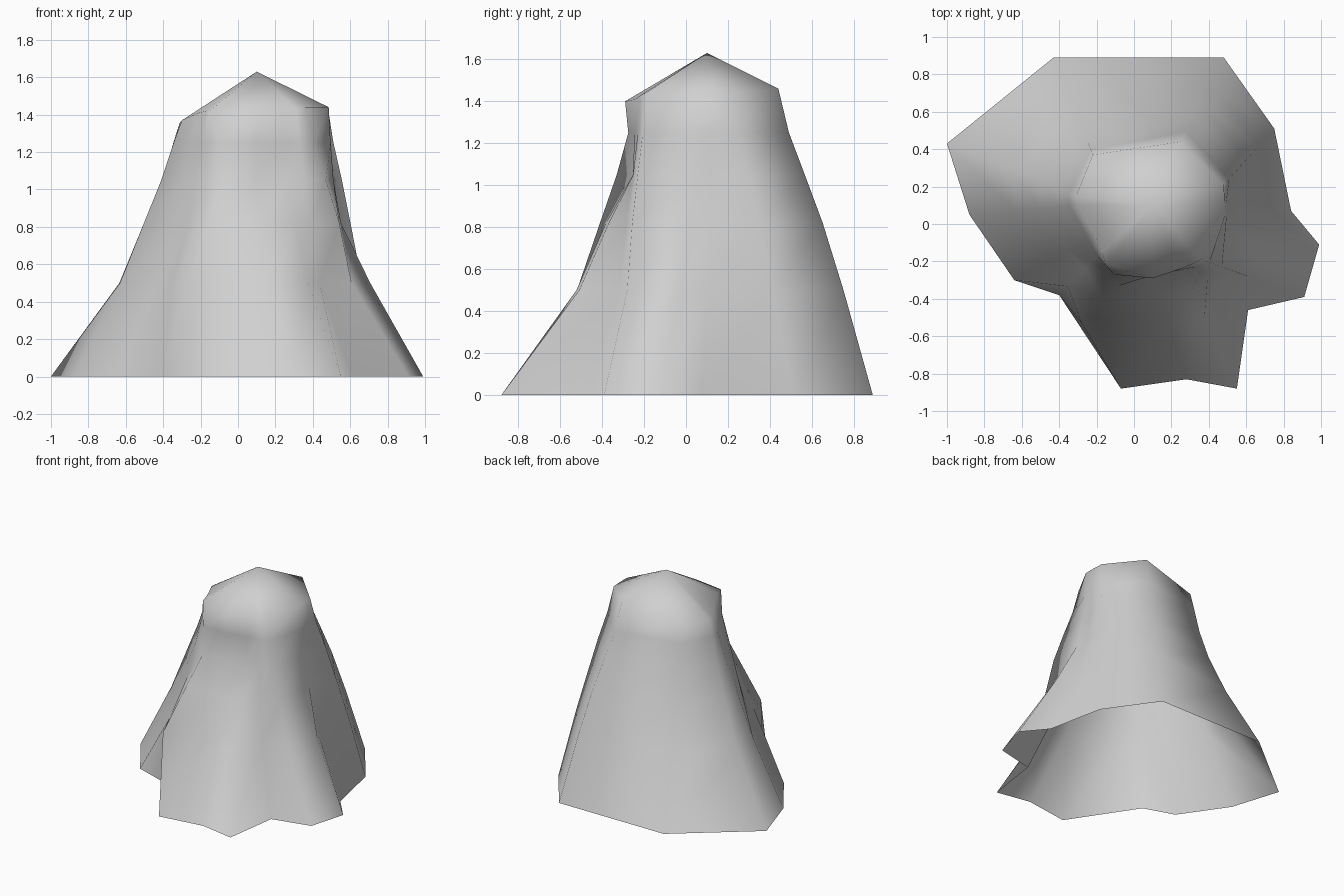
import bpy
from mathutils import Vector

cube = bpy.data.objects.get("Cube")
if cube:
    bpy.data.objects.remove(cube, do_unlink=True)

cloth_grey = bpy.data.materials.new("cloth_grey")
cloth_grey.use_nodes = True
colour = (0.63, 0.63, 0.63, 1)
cloth_grey.diffuse_color = colour
cloth_grey.node_tree.nodes["Principled BSDF"].inputs["Base Color"].default_value = colour

# Hem outline on the ground, one point per fold
hem = [(-1, .43), (-.43, .89), (.48, .89), (.75, .51), (.84, .07), (.99, -.11), (.91, -.39),
       (.61, -.46), (.55, -.88), (.28, -.83), (-.07, -.88), (-.4, -.38), (-.64, -.3), (-.88, .05)]
# Rim of the rounded top, matching the folds, and its heights
rim = [(-.31, .15), (-.22, .37), (.25, .44), (.48, .21), (.485, .12), (.485, .04), (.36, -.19),
       (.31, -.215), (.25, -.24), (.1, -.29), (-.15, -.22), (-.17, -.15), (-.21, -.06), (-.3, .1)]
rim_height = [1.36, 1.38, 1.46, 1.44, 1.44, 1.44, 1.44, 1.43, 1.41, 1.4, 1.42, 1.42, 1.41, 1.37]
# How far each fold has spread from rim to hem at three heights
upper_spread = [.13, .13, .28, .28, .06, .05, .2, .15, .02, -.07, .17, .25, .2, .19]
middle_spread = [.27, .26, .47, .45, .14, .13, .33, .28, .2, .17, .29, .4, .33, .35]
lower_spread = [.47, .51, .69, .68, .36, .44, .45, .42, .42, .43, .47, .8, .5, .57]


def spread_ring(spreads, z):
    return [Vector(r).lerp(Vector(h), s).to_3d() + Vector((0, 0, z))
            for r, h, s in zip(rim, hem, spreads)]


rows = [
    [Vector((x, y, z)) for (x, y), z in zip(rim, rim_height)],
    spread_ring([s * .4 for s in upper_spread], 1.25),
    spread_ring(upper_spread, 1.05),
    spread_ring(middle_spread, .82),
    spread_ring(lower_spread, .5),
    [Vector((x, y, 0)) for x, y in hem],
]
# Sharp ridge beside the tuck under the head, leaning outward as it falls
ridge = [(-.11, -.27, 1.25), (-.08, -.33, 1.05), (-.16, -.41, .82), (-.28, -.53, .47)]
for row, point in zip(rows[1:], ridge):
    row[10] = Vector(point)

# Apex cap and the hanging sheet below it, open underneath
count = len(hem)
verts = [p for row in rows for p in row] + [Vector((.1, .1, 1.63))]
apex = len(verts) - 1
faces = []
for i in range(count):
    j = (i + 1) % count
    faces.append((apex, j, i))
    for k in range(len(rows) - 1):
        a, b = k * count, (k + 1) * count
        faces.append((a + i, a + j, b + j, b + i))

mesh = bpy.data.meshes.new("draped_sheet")
mesh.from_pydata(verts, [], faces)
mesh.materials.append(cloth_grey)
sheet = bpy.data.objects.new("draped_sheet", mesh)
bpy.context.collection.objects.link(sheet)

# Outward normals and soft shading
bpy.context.view_layer.objects.active = sheet
sheet.select_set(True)
bpy.ops.object.mode_set(mode='EDIT')
bpy.ops.mesh.select_all(action='SELECT')
bpy.ops.mesh.normals_make_consistent(inside=False)
bpy.ops.object.mode_set(mode='OBJECT')
bpy.ops.object.shade_smooth()
